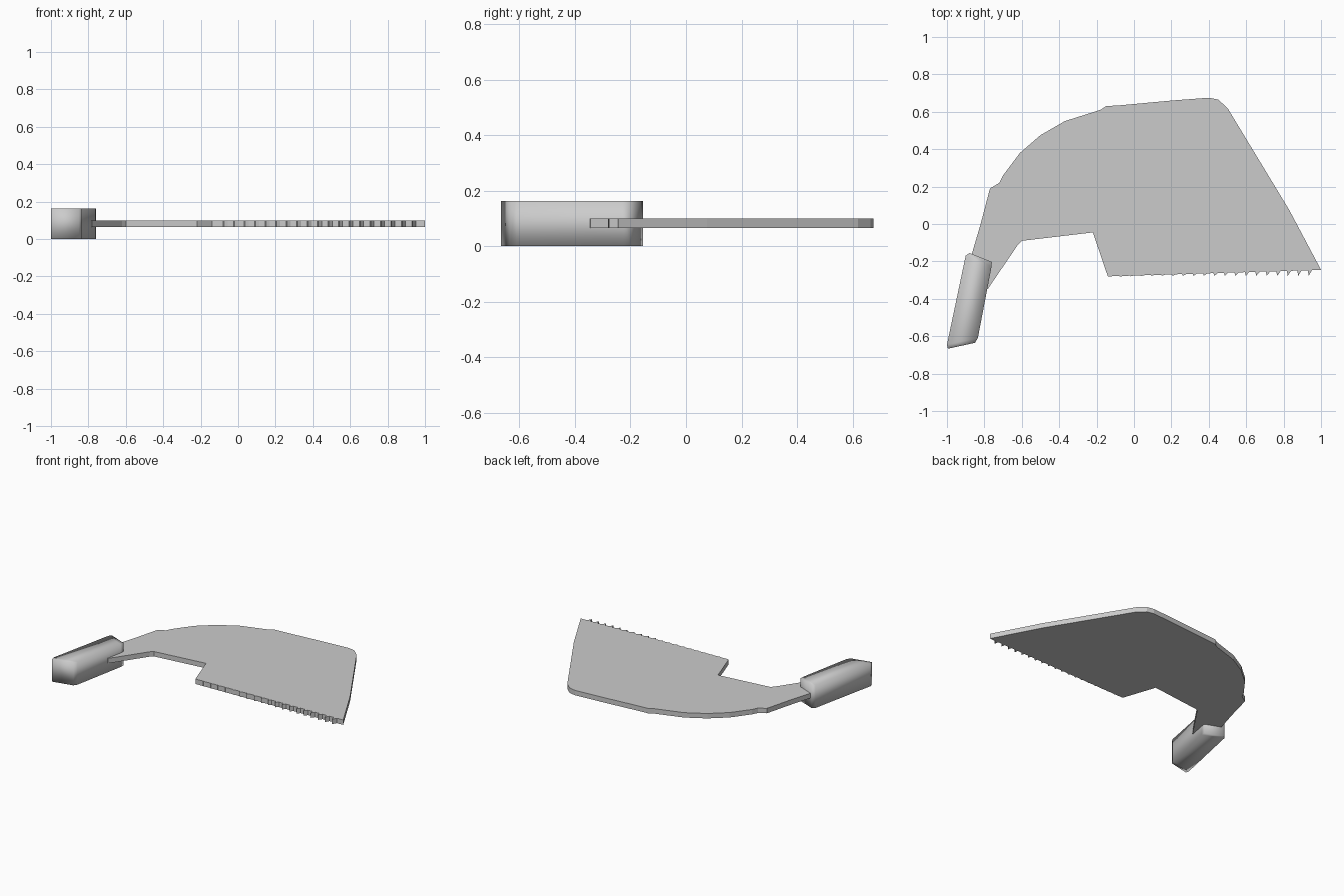
import bpy
import bmesh

cube = bpy.data.objects.get("Cube")
if cube:
    bpy.data.objects.remove(cube, do_unlink=True)

grey = bpy.data.materials.new("plain grey")
grey.use_nodes = True
COLOUR = (0.6, 0.6, 0.6, 1)
grey.diffuse_color = COLOUR
grey.node_tree.nodes["Principled BSDF"].inputs["Base Color"].default_value = COLOUR


def slab(name, outline, low, high, smooth=False):
    """Extrude a flat outline from height low to height high."""
    bm = bmesh.new()
    base = bm.faces.new([bm.verts.new((x, y, low)) for x, y in outline])
    top = bmesh.ops.extrude_face_region(bm, geom=[base], use_keep_orig=True)
    verts = [g for g in top["geom"] if isinstance(g, bmesh.types.BMVert)]
    bmesh.ops.translate(bm, verts=verts, vec=(0, 0, high - low))
    bmesh.ops.triangulate(bm, faces=[f for f in bm.faces if len(f.verts) > 4])
    bmesh.ops.recalc_face_normals(bm, faces=bm.faces)
    for face in bm.faces:
        face.smooth = smooth
    mesh = bpy.data.meshes.new(name)
    bm.to_mesh(mesh)
    bm.free()
    mesh.materials.append(grey)
    obj = bpy.data.objects.new(name, mesh)
    bpy.context.collection.objects.link(obj)
    return obj


# Curved back and slanted tip of the blade, from handle to cutting edge
back = [(-.87, -.17), (-.82, 0), (-.77, .19), (-.72, .22), (-.7, .26),
        (-.61, .38), (-.5, .475), (-.37, .55), (-.18, .61), (-.15, .63),
        (-.07, .635), (.2, .66), (.4, .675), (.45, .665), (.5, .62),
        (.83, .075), (1, -.245)]

# Saw teeth along the cutting edge, growing towards the tip
TIP, HEEL, COUNT = (.98, -.246), (-.14, -.28), 20
PITCH = (TIP[0] - HEEL[0]) / COUNT


def edge_y(x):
    return HEEL[1] + (TIP[1] - HEEL[1]) * (x - HEEL[0]) / (TIP[0] - HEEL[0])


teeth = []
for i in range(COUNT - 1):
    x = TIP[0] - (i + .5) * PITCH
    tooth_tip = min(-.277, edge_y(x) - .004)
    teeth += [(x, edge_y(x)), (x - .018, tooth_tip),
              (x - .023, edge_y(x - .023))]

# Stepped neck leading back into the handle
neck = [HEEL, (-.22, -.045), (-.6, -.09), (-.62, -.11), (-.78, -.345),
        (-.87, -.36)]

slab("blade", back + teeth + neck, .065, .1)

# Blocky handle with softened corners
grip = [(-.9, -.17), (-.88, -.155), (-.76, -.203), (-.762, -.23),
        (-.835, -.61), (-.85, -.635), (-.995, -.667), (-1, -.645)]
slab("handle", grip, 0, .162, smooth=True)
